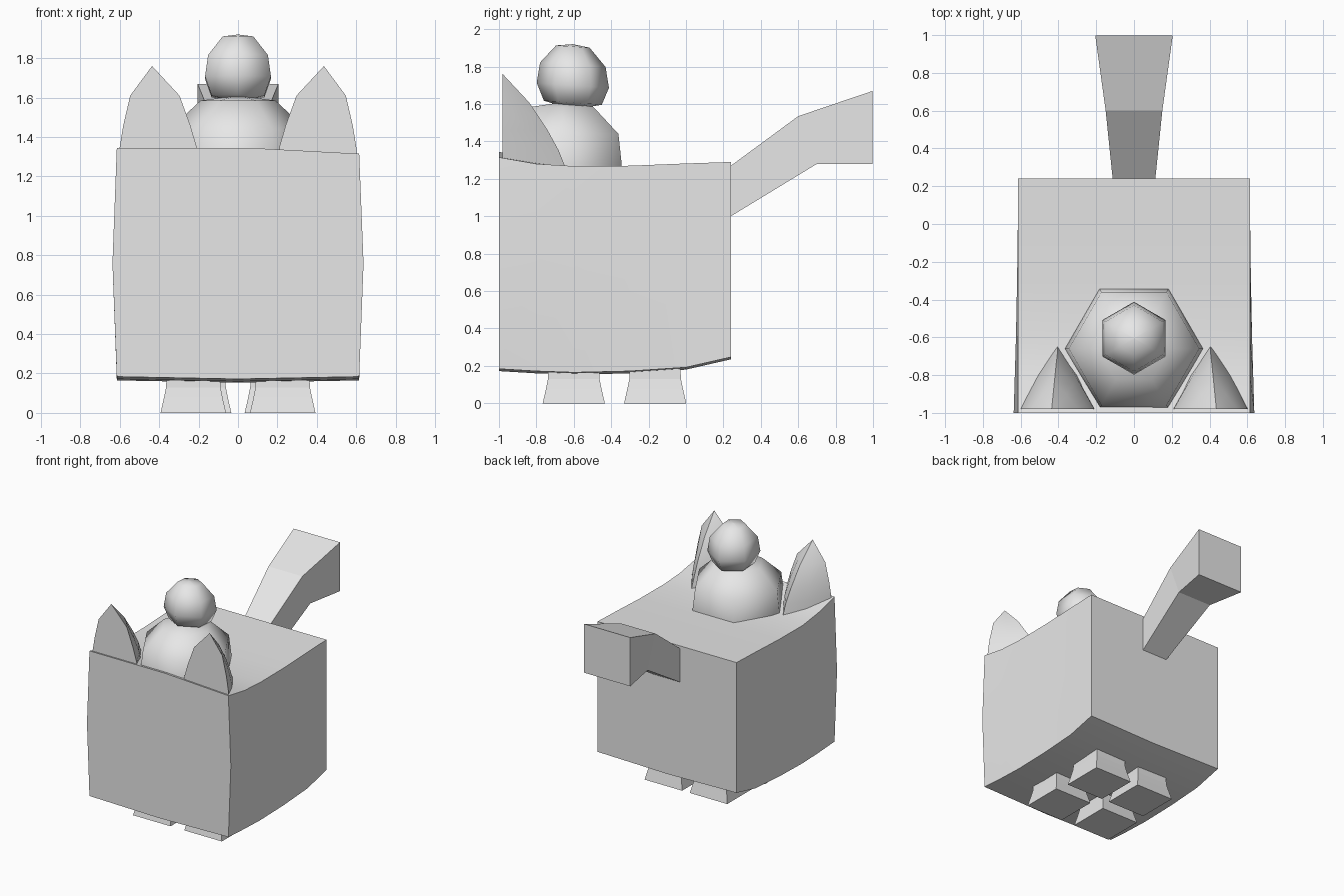
import bpy
import math

if "Cube" in bpy.data.objects:
    bpy.data.objects.remove(bpy.data.objects["Cube"], do_unlink=True)

grey = bpy.data.materials.new("plain_grey")
grey.use_nodes = True
grey.diffuse_color = (0.8, 0.8, 0.8, 1)
grey.node_tree.nodes["Principled BSDF"].inputs["Base Color"].default_value = (0.8, 0.8, 0.8, 1)


def loft(name, rings, smooth=None):
    """Skin a list of equal closed rings and cap both ends."""
    n = len(rings[0])
    verts = [p for ring in rings for p in ring]
    faces = [(a * n + i, a * n + (i + 1) % n, (a + 1) * n + (i + 1) % n, (a + 1) * n + i)
             for a in range(len(rings) - 1) for i in range(n)]
    faces += [tuple(reversed(range(n))), tuple(range(len(verts) - n, len(verts)))]
    mesh = bpy.data.meshes.new(name)
    mesh.from_pydata(verts, [], faces)
    mesh.materials.append(grey)
    ob = bpy.data.objects.new(name, mesh)
    bpy.context.collection.objects.link(ob)
    bpy.ops.object.select_all(action='DESELECT')
    ob.select_set(True)
    bpy.context.view_layer.objects.active = ob
    bpy.ops.object.mode_set(mode='EDIT')
    bpy.ops.mesh.select_all(action='SELECT')
    bpy.ops.mesh.remove_doubles(threshold=0.0005)
    bpy.ops.mesh.normals_make_consistent(inside=False)
    bpy.ops.object.mode_set(mode='OBJECT')
    if smooth:
        bpy.ops.object.shade_smooth_by_angle(angle=math.radians(smooth))
    return ob


# Boxy body: sections from front to back (y, top, top tilt, bottom, bulge)
def body_ring(y, top, tilt, bottom, bulge):
    half, mid = 0.615, (top + bottom) / 2
    sag = 0.012
    return [(-half, y, bottom + sag), (0, y, bottom), (half, y, bottom + sag),
            (half + bulge, y, mid), (half, y, top - tilt),
            (0.05, y, top), (-half, y, top), (-half - bulge, y, mid)]


loft("body", [body_ring(*s) for s in (
    (-1, 1.345, 0.03, 0.172, 0.022), (-0.8, 1.295, 0.015, 0.16, 0.016),
    (-0.6, 1.268, 0, 0.153, 0.01), (-0.3, 1.27, 0, 0.16, 0.004),
    (0, 1.282, 0, 0.18, 0), (0.24, 1.29, 0, 0.235, 0))], 35)


# Six-sided rounded chest and head
def hex_ring(r, z, cy, turn, tilt=0):
    angles = [math.radians(60 * i + turn) for i in range(6)]
    return [(r * math.cos(a), cy + r * math.sin(a), z - tilt * r * math.sin(a)) for a in angles]


loft("chest", [hex_ring(r, z, -0.66, 0) for r, z in (
    (0.365, 1.2), (0.365, 1.28), (0.345, 1.44), (0.19, 1.585), (0.001, 1.61))], 75)
loft("head", [hex_ring(r, z, -0.605, 30, 0.07) for r, z in (
    (0.001, 1.57), (0.155, 1.607), (0.193, 1.7), (0.175, 1.81), (0.09, 1.907), (0.001, 1.92))], 75)


# Pointed ears with a flat front and a rounded back
def ear_ring(side, cx, half, depth, z):
    pts = ((-1, 0), (-0.52, 0.55), (0, 1), (0.52, 0.55), (1, 0))
    return [(side * (cx + u * half), -0.98 + v * depth, z) for u, v in pts]


for side, label in ((-1, "right"), (1, "left")):
    loft(label + "_ear", [ear_ring(side, *s) for s in (
        (0.405, 0.2, 0.34, 1.25), (0.405, 0.195, 0.3, 1.35), (0.412, 0.17, 0.24, 1.46),
        (0.422, 0.125, 0.14, 1.61), (0.436, 0.0001, 0.0001, 1.76))], 60)

# Four short flared feet
for side, label in ((-1, "right"), (1, "left")):
    for row, cx, cy in (("front", 0.227, -0.6), ("back", 0.2, -0.165)):
        loft(label + "_" + row + "_foot", [
            [(side * cx + u * h, cy + v * h, z) for u, v in ((-1, -1), (1, -1), (1, 1), (-1, 1))]
            for h, z in ((0.166, 0), (0.148, 0.08), (0.138, 0.13), (0.135, 0.2))])

# Bent tail that widens toward its end
loft("tail", [[(-w, y, low), (w, y, low), (w, y2, high), (-w, y2, high)]
              for w, y, low, y2, high in (
                  (0.11, 0.2, 0.976, 0.2, 1.24), (0.113, 0.24, 1.0, 0.24, 1.27),
                  (0.15, 0.7, 1.28, 0.6, 1.535), (0.205, 0.998, 1.28, 0.998, 1.67))])
